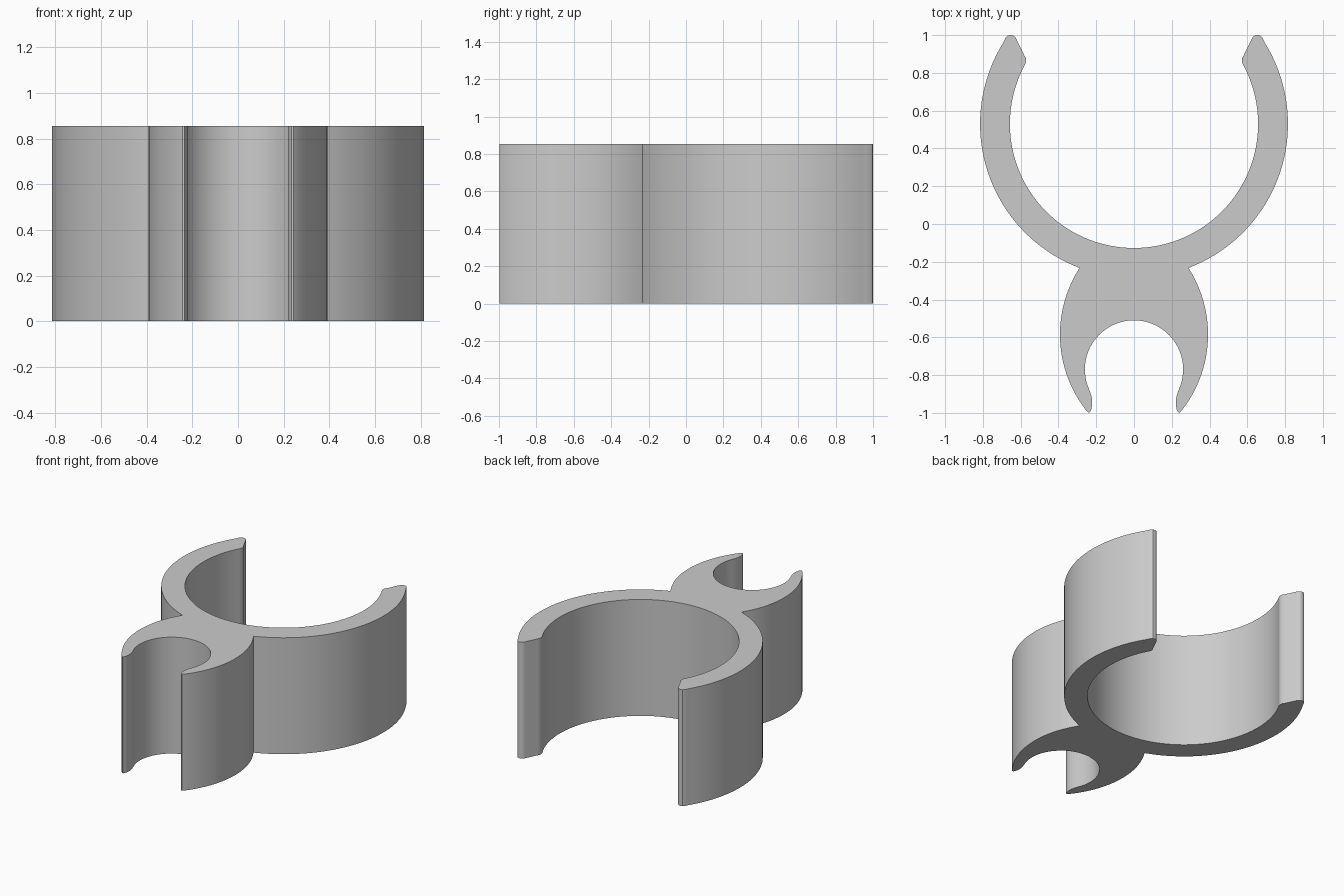
import bpy
import bmesh
from math import cos, sin, radians, atan2, degrees
from mathutils import Vector

if "Cube" in bpy.data.objects:
    bpy.data.objects.remove(bpy.data.objects["Cube"], do_unlink=True)

HEIGHT = 0.855


def arc(cx, cy, r, start, end, steps):
    """Points along a circular arc, angles in degrees."""
    angles = [radians(start + (end - start) * i / steps) for i in range(steps + 1)]
    return [(cx + r * cos(a), cy + r * sin(a)) for a in angles]


def angle_to(cx, cy, x, y):
    return degrees(atan2(y - cy, x - cx))


# Right half of the outline, from the middle of the small socket to the large one
ring_y = 0.53
side = (-0.26, -0.585)
waist = (0.29, -0.232)

half = arc(0, -0.77, 0.26, 90, -17, 28)                        # small socket
half += [(0.238, -0.875), (0.227, -0.905), (0.222, -0.93),      # small lip
         (0.222, -0.96), (0.227, -0.985), (0.235, -0.997), (0.243, -0.997)]
half += arc(*side, 0.652, angle_to(*side, 0.255, -0.985),
            angle_to(*side, *waist), 26)                       # small arm outside
half += arc(0, ring_y, 0.815, angle_to(0, ring_y, *waist), 32, 48)[1:]  # large arm outside
half += [(0.682, 0.983), (0.669, 0.997), (0.655, 1.0),         # large lip
         (0.641, 0.998), (0.629, 0.99), (0.621, 0.976),
         (0.582, 0.895), (0.573, 0.88), (0.571, 0.865), (0.574, 0.85)]
half += arc(0, ring_y, 0.657, 28, -90, 52)                     # large socket

# Mirror the half, leaving out the two points on the centre line
outline = half + [(-x, y) for x, y in reversed(half[1:-1])]

# Extrude the outline into the double clip
bm = bmesh.new()
base = bm.faces.new([bm.verts.new((x, y, 0)) for x, y in outline])
result = bmesh.ops.extrude_face_region(bm, geom=[base], use_keep_orig=True)
top = [v for v in result["geom"] if isinstance(v, bmesh.types.BMVert)]
bmesh.ops.translate(bm, verts=top, vec=Vector((0, 0, HEIGHT)))
bmesh.ops.recalc_face_normals(bm, faces=bm.faces)
mesh = bpy.data.meshes.new("double_clip")
bm.to_mesh(mesh)
bm.free()

clip = bpy.data.objects.new("double_clip", mesh)
bpy.context.collection.objects.link(clip)

# Plain grey plastic
colour = (0.6, 0.6, 0.6, 1)
grey = bpy.data.materials.new("grey_plastic")
grey.use_nodes = True
grey.diffuse_color = colour
grey.node_tree.nodes["Principled BSDF"].inputs["Base Color"].default_value = colour
mesh.materials.append(grey)

# Smooth curved walls, sharp rims
bpy.ops.object.select_all(action="DESELECT")
clip.select_set(True)
bpy.context.view_layer.objects.active = clip
bpy.ops.object.shade_smooth_by_angle(angle=radians(35))
